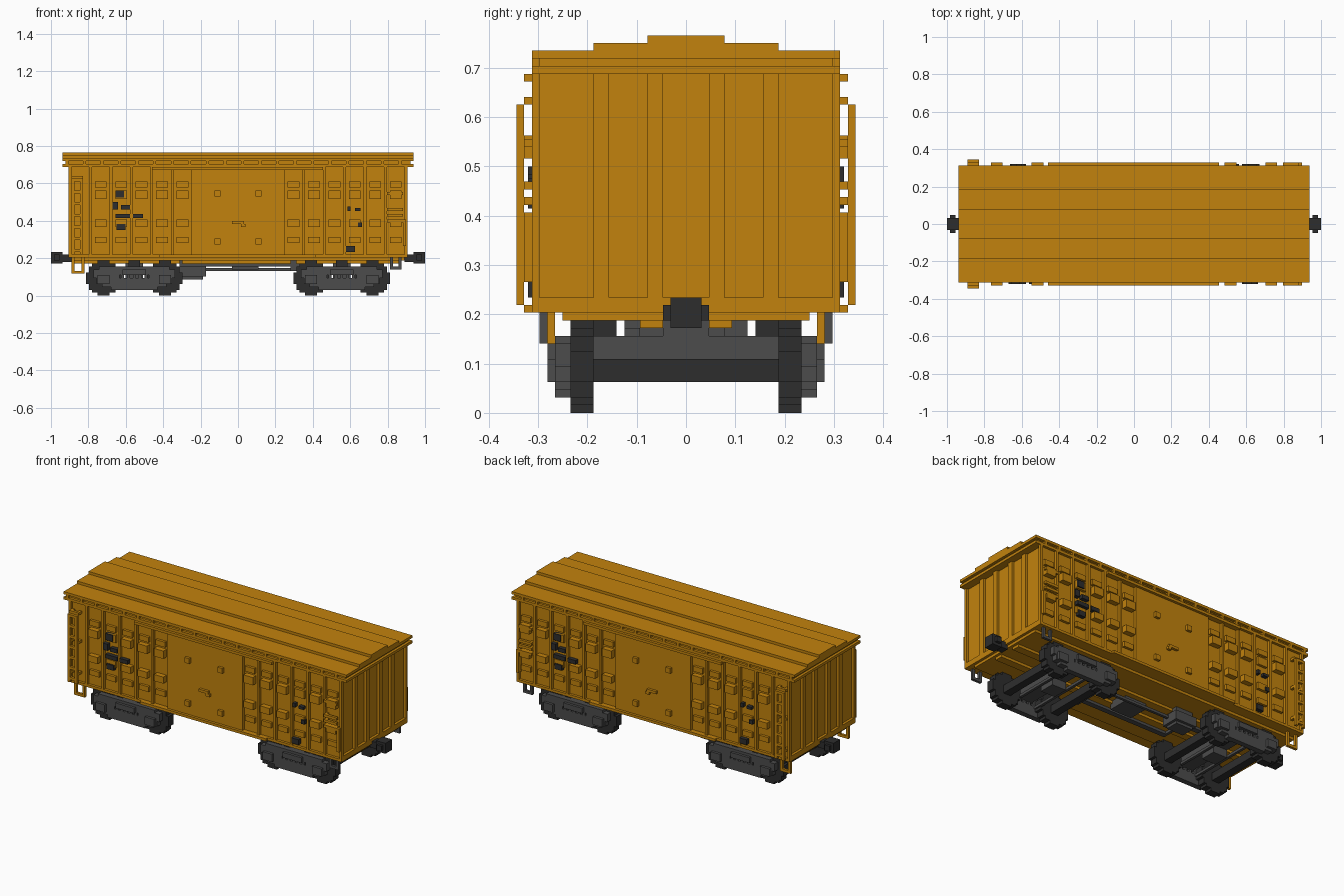
import bpy, bmesh, math
from mathutils import Vector

cube = bpy.data.objects.get("Cube")
if cube:
    bpy.data.objects.remove(cube, do_unlink=True)

V = 1 / 64  # grid step: all sizes below are in whole steps


def material(name, rgb):
    m = bpy.data.materials.new(name)
    m.use_nodes = True
    col = (*rgb, 1)
    m.diffuse_color = col
    bsdf = m.node_tree.nodes["Principled BSDF"]
    bsdf.inputs["Base Color"].default_value = col
    bsdf.inputs["Roughness"].default_value = 0.8
    return m


ORANGE = material("orange paint", (0.54, 0.225, 0.004))
GREY = material("grey steel", (0.072, 0.072, 0.072))
DARK = material("dark iron", (0.027, 0.027, 0.027))


def part(name, boxes, mat, mirror=""):
    """One object from boxes (x0, x1, y0, y1, z0, z1), mirrored in the given axes."""
    boxes = list(boxes)
    if "x" in mirror:
        boxes += [(-b[1], -b[0], *b[2:]) for b in boxes]
    if "y" in mirror:
        boxes += [(b[0], b[1], -b[3], -b[2], b[4], b[5]) for b in boxes]
    bm = bmesh.new()
    for x0, x1, y0, y1, z0, z1 in boxes:
        verts = bmesh.ops.create_cube(bm, size=1)["verts"]
        size = Vector((x1 - x0, y1 - y0, z1 - z0)) * V
        mid = Vector((x0 + x1, y0 + y1, z0 + z1)) * V / 2
        for v in verts:
            v.co = v.co * size + mid
    mesh = bpy.data.meshes.new(name)
    bm.to_mesh(mesh)
    bm.free()
    mesh.materials.append(mat)
    ob = bpy.data.objects.new(name, mesh)
    bpy.context.collection.objects.link(ob)
    return ob


# Body shell and floor
part("body", [(-57, 57, -19, 19, 13, 45), (-57, 57, -16, 16, 12, 13)], ORANGE)
part("side_sill", [(-58, 58, 19, 20, 13, 14)], ORANGE, "y")

# Stepped roof, ledge under the eaves and small brackets between them
part("roof", [(-60, 60, -20, 20, 46, 47), (-60, 60, -12, 12, 47, 48),
              (-60, 60, -5, 5, 48, 49)], ORANGE)
part("roof_ledge", [(-60, 60, -20, 20, 44, 45)], ORANGE)
part("roof_gable", [(-59, 59, -19, 19, 45, 46)], ORANGE)
part("eave_brackets", [(x, x + 1, 19, 20, 45, 46) for x in range(-59, 60, 6)], ORANGE, "y")

# End walls: ribs, bottom beam and corner posts around recessed panels
part("end_ribs", [(57, 58, y0, y1, 15, 44) for y0, y1 in ((10, 12), (3, 5))], ORANGE, "xy")
part("end_beams", [(57, 58, -20, 20, 13, 15)], ORANGE, "x")
part("corner_posts", [(57, 58, 19, 20, 13, 44)], ORANGE, "xy")

# Side posts and rows of raised blocks between them
part("side_posts", [(x, x + 1, 19, 20, 14, 44) for x in range(22, 51, 7)], ORANGE, "xy")
columns = list(range(-49, -16, 7)) + list(range(17, 53, 7))
rows = ((37, 39, 20), (33, 36, 21), (23.5, 26, 21), (18, 20, 20))
blocks = []
for x in columns:
    for z0, z1, y in rows:
        blocks.append((x, x + 4, 19, 20 if x in (-42, 38) else y, z0, z1))
part("side_blocks", blocks, ORANGE, "y")

# Sliding door with rails, pads and latch
part("doors", [(-16, 16, 19, 20, 13.5, 43)], ORANGE, "y")
part("door_rails", [(-29.5, 29, 19, 21, 43, 44), (-27, 26.5, 19, 21, 13, 14)], ORANGE, "y")
part("door_pads", [(x, x + 2, 20, 21, z, z + 2) for x in (-8, 6) for z in (17.5, 34)], ORANGE, "y")
part("door_latches", [(-2, 2, 20, 21, 24.5, 25.5), (1, 2.5, 20, 21, 23.5, 24.5)], ORANGE, "y")

# Ladder at one end of each side, with the step below
ladder = [(x, x + 1, 21, 22, 14, 40) for x in (-57, -54)]
ladder += [(-57, -53, 21, 22, z, z + 1) for z in range(15, 40, 4)]
ladder += [(x, x + 1, 19, 21, z, z + 1) for x in (-57, -54) for z in (17, 29, 40)]
ladder += [(-57, -53, 20, 21, 40, 41)]
part("ladders", ladder, ORANGE, "y")


def step(x0, x1, y0, z0, z1):
    return [(x0, x0 + 1, y0, y0 + 1, z0, z1), (x1 - 1, x1, y0, y0 + 1, z0, z1),
            (x0, x1, y0, y0 + 1, z0, z0 + 1)]


part("ladder_steps", step(-57, -52.5, 17, 7.5, 13), ORANGE, "y")
part("grey_steps", step(52, 56, 18, 9, 13), GREY, "y")

# Grab irons at the other end
grabs = [(51, 56.5, 20, 21, z, z + 1) for z in (25, 27, 29, 34.5)]
grabs += [(51, 52, 19, 20, z, z + 1) for z in (25, 27, 29, 34.5)]
grabs += [(56.5, 57.5, 19, 21, 17, 26)]
part("grab_irons", grabs, ORANGE, "y")

# Dark painted patches; the two sides match under a half turn
patches = [(-42, -39, 33.5, 36), (-43, -41, 29.5, 32), (-40, -37, 29.5, 31),
           (-42, -37, 26.5, 28), (-36, -32.5, 26.5, 28), (-41.5, -38.5, 22.5, 24.5),
           (37, 40, 15, 17), (41, 42.5, 23.5, 25), (37.5, 38.5, 29, 30.5), (40, 42, 29, 30)]
plates = []
for x0, x1, z0, z1 in patches:
    plates += [(x0, x1, -20.5, -20, z0, z1), (-x1, -x0, 20, 20.5, z0, z1)]
    plates += [(x0, x1, -20, -19, z0, z1), (-x1, -x0, 19, 20, z0, z1)]
part("paint_patches", plates, DARK)

# Trucks
TRUCK = 35.5
AXLES = (25, 46)
wheels = []
for cx in AXLES:
    for r in range(12):
        h = round(math.sqrt(36 - (r - 5.5) ** 2))
        wheels.append((cx - h, cx + h, 12, 15, r, r + 1))
part("wheels", wheels, DARK, "xy")
part("axles", [(cx - 1.5, cx + 1.5, -12, 12, 4, 7) for cx in AXLES], DARK, "x")

# Side frames: stepped outline with a row of openings at mid height
frame = [(TRUCK - h, TRUCK + h, 15, 17, z0, z1)
         for h, z0, z1 in ((8, 2, 3), (11, 3, 4), (13, 4, 6), (14, 7, 9), (12, 9, 10))]
frame += [(TRUCK + d - 0.5, TRUCK + d + 0.5, 15, 17, 6, 7) for d in (-4, -2, 0, 2, 4)]
frame += [(TRUCK - 14, TRUCK - 5, 15, 17, 6, 7), (TRUCK + 5, TRUCK + 14, 15, 17, 6, 7)]
part("truck_frames", frame, GREY, "xy")
part("bearing_boxes", [(cx - 2, cx + 2, 17, 18, 4, 7) for cx in AXLES]
     + [(TRUCK - 4, TRUCK + 4, 17, 18, 7, 9)], GREY, "xy")
part("bolsters", [(TRUCK - 3, TRUCK + 3, -15, 15, 7, 10),
                  (TRUCK - 3, TRUCK + 3, -3, 3, 4, 12),
                  (TRUCK - 5, TRUCK - 4, -15, 15, 5, 6),
                  (TRUCK + 4, TRUCK + 5, -15, 15, 5, 6)], GREY, "x")
part("side_bearings", [(TRUCK - 2, TRUCK + 2, 9, 12, 10, 12.5)], DARK, "xy")

# Couplers
part("couplers", [(57, 61, -1.5, 1.5, 11.5, 14), (60, 64, -2, 2, 11, 15),
                  (61, 63, -3, 3, 12, 14)], DARK, "x")

# Underframe: sill, brake tank, valve block and rods
part("centre_sill", [(-56, 56, -6, -3, 11, 12), (-56, 56, 3, 6, 11, 12)], ORANGE)
part("brake_tank", [(-20, -11, 2, 9, 6.5, 10), (-19, -12, 3, 8, 5.5, 12),
                    (-31, -20, 4, 6, 8, 9)], GREY)
part("valve_block", [(-2, 7, -4, 4, 9, 12)], GREY)
part("brake_rods", [(-20, 22, -8, -6, 10, 11), (-11, 20, 4, 5, 8.5, 9.5),
                    (18, 20, -8, 5, 8.5, 12), (-20, -19, -8, 3, 10, 12)], GREY)
